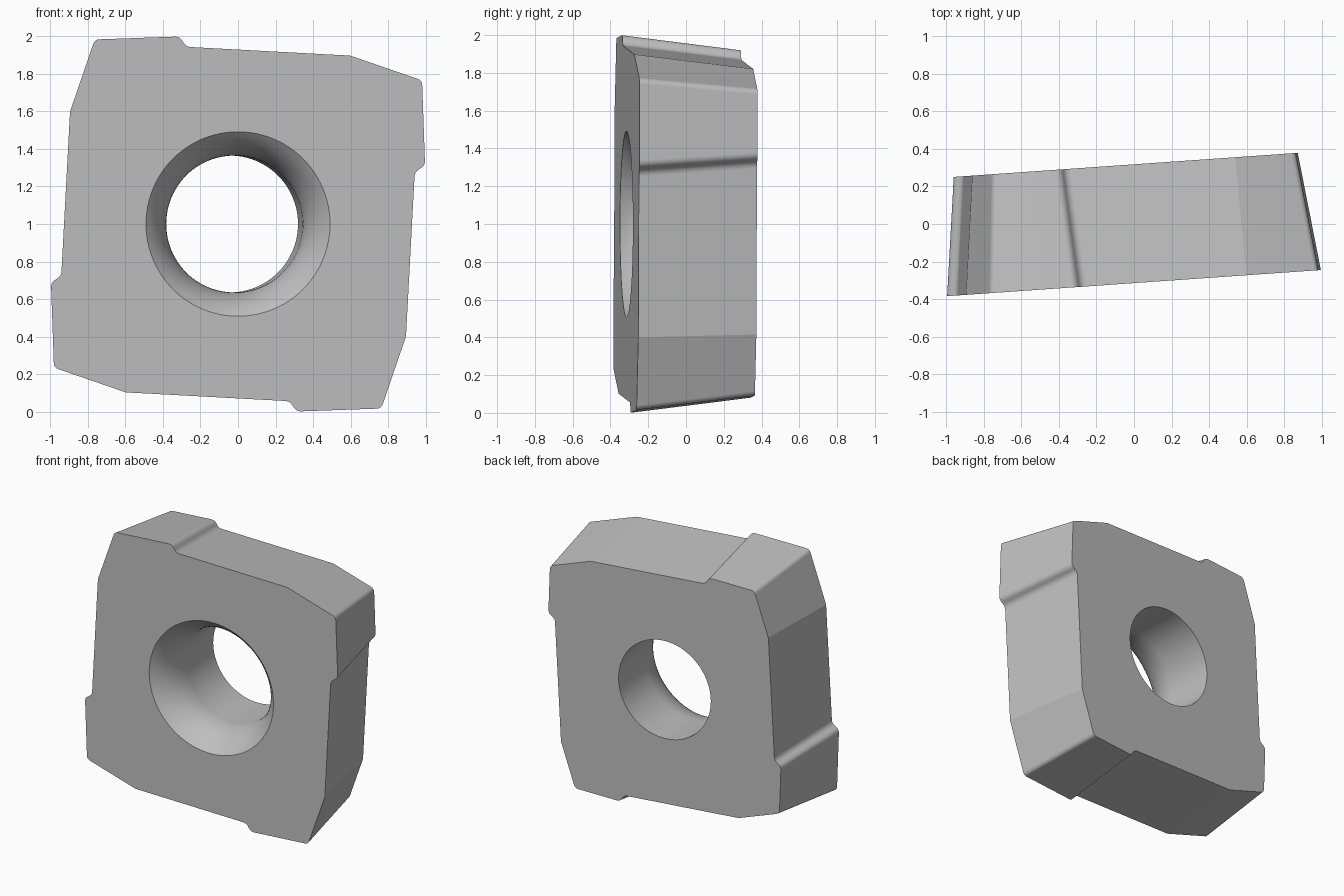
import bpy, bmesh, math
from mathutils import Vector

cube = bpy.data.objects.get("Cube")
if cube:
    bpy.data.objects.remove(cube, do_unlink=True)

HALF = 0.316           # half thickness
RELIEF = 0.078         # inward offset of the back outline
RIM, BORE = 0.492, 0.365
FLARE = 0.28           # depth of the flared mouth
SEGS = 96

# Flat grey metal
metal = bpy.data.materials.new("grey_metal")
metal.use_nodes = True
grey = (0.52, 0.52, 0.52, 1)
metal.diffuse_color = grey
metal.node_tree.nodes["Principled BSDF"].inputs["Base Color"].default_value = grey

# One quarter of the outline: corner position and rounding length
QUARTER = [((-0.898, 0.60), 0), ((-0.766, 0.984), 0.026),
           ((-0.312, 1.0), 0.026), ((-0.277, 0.945), 0.026)]


def sharp_outline():
    pts = []
    for turn in range(4):
        for (x, z), r in QUARTER:
            for _ in range(turn):
                x, z = z, -x
            pts.append((Vector((x, z)), r))
    return pts


def inset(pts, dist):
    """Move every edge of a clockwise outline inward by dist."""
    out = []
    for i, (p, r) in enumerate(pts):
        a = (p - pts[i - 1][0]).normalized()
        b = (pts[(i + 1) % len(pts)][0] - p).normalized()
        na, nb = Vector((a.y, -a.x)), Vector((b.y, -b.x))
        out.append((p + (na + nb) * dist / (1 + na.dot(nb)), r))
    return out


def rounded(pts, steps=8):
    out = []
    for i, (p, r) in enumerate(pts):
        if not r:
            out.append(p)
            continue
        a = p + (pts[i - 1][0] - p).normalized() * r
        b = p + (pts[(i + 1) % len(pts)][0] - p).normalized() * r
        for k in range(steps + 1):
            t = k / steps
            out.append(a * (1 - t) ** 2 + p * 2 * t * (1 - t) + b * t * t)
    return out


bm = bmesh.new()


def add_loop(pts, y):
    return [bm.verts.new((p[0], y, p[1])) for p in pts]


def skin(a, b):
    for i in range(len(a)):
        j = (i + 1) % len(a)
        bm.faces.new((a[i], a[j], b[j], b[i]))


def circle(radius):
    return [(radius * math.cos(math.tau * i / SEGS), radius * math.sin(math.tau * i / SEGS))
            for i in range(SEGS)]


# Outer walls with relief towards the back
outline = sharp_outline()
front = add_loop(rounded(outline), -HALF)
back = add_loop(rounded(inset(outline, RELIEF)), HALF)
skin(front, back)

# Hole: flared mouth blending into a straight bore
drop = RIM - BORE
arc_r = (FLARE ** 2 + drop ** 2) / (2 * drop)
start = math.asin(FLARE / arc_r)
rings = []
for k in range(11):
    ang = start * (1 - k / 10)
    rings.append(add_loop(circle(BORE + arc_r * (1 - math.cos(ang))),
                          -HALF + FLARE - arc_r * math.sin(ang)))
rings.append(add_loop(circle(BORE), HALF))
for a, b in zip(rings, rings[1:]):
    skin(a, b)

# Front and back faces around the hole
for outer, hole in ((front, rings[0]), (back, rings[-1])):
    edges = [bm.edges.get((loop[i - 1], loop[i])) for loop in (outer, hole) for i in range(len(loop))]
    bmesh.ops.triangle_fill(bm, use_beauty=True, use_dissolve=False, edges=edges)
bmesh.ops.recalc_face_normals(bm, faces=bm.faces[:])

mesh = bpy.data.meshes.new("cutting_insert")
bm.to_mesh(mesh)
bm.free()
mesh.materials.append(metal)
insert = bpy.data.objects.new("cutting_insert", mesh)
bpy.context.collection.objects.link(insert)
insert.rotation_euler.z = math.radians(4)
insert.location = (-0.022, 0, 1)

# Smooth the curves while keeping the edges crisp
bpy.ops.object.select_all(action='DESELECT')
insert.select_set(True)
bpy.context.view_layer.objects.active = insert
bpy.ops.object.shade_smooth_by_angle(angle=math.radians(14))
weighted = insert.modifiers.new("weighted_normals", 'WEIGHTED_NORMAL')
weighted.keep_sharp = True
